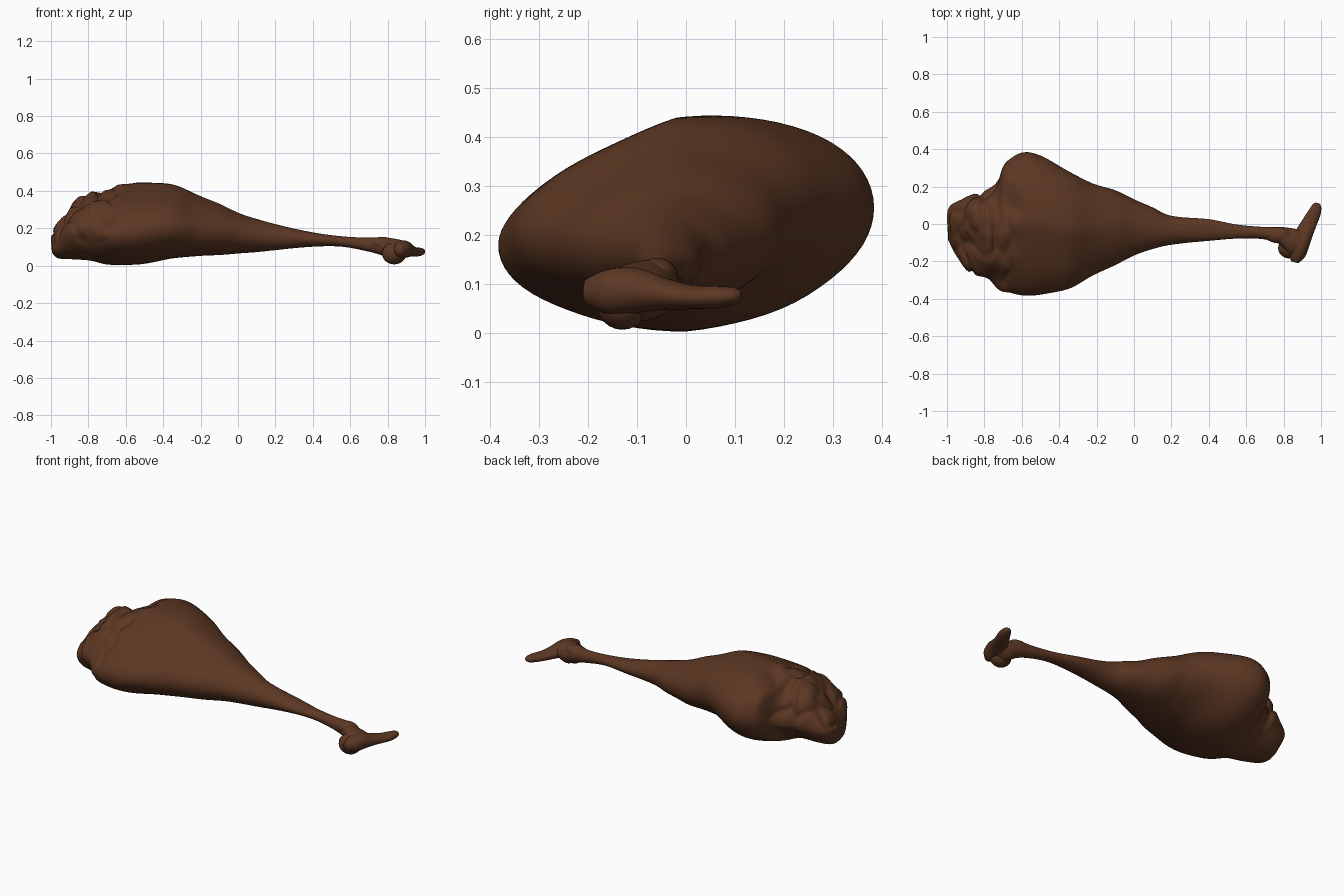
import bpy, bmesh, math
from mathutils import Vector, noise

if "Cube" in bpy.data.objects:
    bpy.data.objects.remove(bpy.data.objects["Cube"])

skin = bpy.data.materials.new("roasted brown")
skin.diffuse_color = (0.108, 0.039, 0.017, 1)
skin.use_nodes = True
skin.node_tree.nodes["Principled BSDF"].inputs["Base Color"].default_value = skin.diffuse_color


def catmull(rows, steps):
    """Smoothly resample a list of equal-length rows."""
    out = []
    n = len(rows)
    for i in range(n - 1):
        p0, p1, p2, p3 = (rows[max(0, min(n - 1, i + k))] for k in (-1, 0, 1, 2))
        for s in range(steps):
            t = s / steps
            out.append([0.5 * (2 * b + (c - a) * t + (2 * a - 5 * b + 4 * c - d) * t * t
                               + (3 * b - a - 3 * c + d) * t ** 3)
                        for a, b, c, d in zip(p0, p1, p2, p3)])
    out.append(list(rows[-1]))
    return out


def skin_rings(name, rings):
    """Bridge closed rings of points into a capped smooth tube."""
    bm = bmesh.new()
    vr = [[bm.verts.new(p) for p in r] for r in rings]
    n = len(vr[0])
    for a, b in zip(vr, vr[1:]):
        for j in range(n):
            k = (j + 1) % n
            bm.faces.new((a[j], a[k], b[k], b[j]))
    bm.faces.new(vr[0])
    bm.faces.new(vr[-1])
    bmesh.ops.recalc_face_normals(bm, faces=bm.faces)
    for f in bm.faces:
        f.smooth = True
    me = bpy.data.meshes.new(name)
    bm.to_mesh(me)
    bm.free()
    me.materials.append(skin)
    ob = bpy.data.objects.new(name, me)
    bpy.context.collection.objects.link(ob)
    return ob


def smoothstep(a, b, v):
    t = max(0, min(1, (v - a) / (b - a)))
    return t * t * (3 - 2 * t)


# Meat and shank: x, y low, y high, z low, z high
profile = [
    (-0.995, -0.09, 0.03, 0.07, 0.15), (-0.965, -0.15, 0.085, 0.04, 0.235),
    (-0.90, -0.215, 0.14, 0.035, 0.31), (-0.80, -0.275, 0.17, 0.03, 0.375),
    (-0.735, -0.33, 0.215, 0.015, 0.375), (-0.69, -0.36, 0.325, 0.008, 0.405),
    (-0.60, -0.38, 0.383, 0.004, 0.432), (-0.50, -0.378, 0.365, 0.008, 0.44),
    (-0.35, -0.345, 0.28, 0.04, 0.43), (-0.22, -0.275, 0.217, 0.052, 0.38),
    (-0.10, -0.22, 0.18, 0.055, 0.33), (0.0, -0.17, 0.132, 0.065, 0.283),
    (0.10, -0.135, 0.09, 0.073, 0.25), (0.20, -0.112, 0.045, 0.082, 0.222),
    (0.40, -0.09, 0.025, 0.102, 0.178), (0.55, -0.078, -0.003, 0.102, 0.158),
    (0.68, -0.08, -0.015, 0.08, 0.15), (0.77, -0.105, -0.015, 0.055, 0.152),
    (0.83, -0.165, -0.02, 0.025, 0.146), (0.88, -0.17, -0.03, 0.04, 0.135),
    (0.915, -0.12, -0.05, 0.06, 0.12),
]
N = 72
rings = []
for x, y0, y1, z0, z1 in catmull(profile, 8):
    cy, cz, w, h = (y0 + y1) / 2, (z0 + z1) / 2, (y1 - y0) / 2, (z1 - z0) / 2
    full = smoothstep(0.2, -0.4, x)
    ring = []
    for j in range(N):
        a = 2 * math.pi * j / N
        c, s = math.cos(a), math.sin(a)
        # the section tilts up towards +y and its -y shoulder is flattened
        y = cy + w * c
        trim = (0.32 if s > 0 else 0.16) * max(0, -c) * s
        z = cz + h * (s - full * trim) + 0.1 * full * w * c
        p = Vector((x, y, z))
        # torn, folded flesh on the upper butt end
        k = smoothstep(-0.64, -0.78, x - 0.1 * s) * smoothstep(0.07, 0.18, z)
        fold = max(0, 0.13 - abs(noise.noise(p * 6 + Vector((3, 1, 7))))) / 0.13
        d = k * (0.04 * noise.noise(p * 7) - 0.02 * fold + 0.006)
        d += 0.006 * noise.noise(p * 5) * min(1, h / 0.15)
        end = smoothstep(-0.8, -1.0, x)
        p += Vector((-0.8 * end, c, s)).normalized() * d
        p.x = max(-1, p.x)
        p.z = max(0.003, p.z)
        ring.append(p)
    rings.append(ring)
skin_rings("drumstick_meat", rings)


def tube(name, path):
    """Round tube along x, y, z, radius, height radius."""
    pts = catmull(path, 5)
    rings = []
    for i, q in enumerate(pts):
        d = Vector(pts[min(i + 1, len(pts) - 1)][:3]) - Vector(pts[max(i - 1, 0)][:3])
        d.z = 0
        d.normalize()
        side = Vector((-d.y, d.x, 0))
        rings.append([Vector(q[:3]) + side * q[3] * math.cos(2 * math.pi * j / 20)
                      + Vector((0, 0, q[4] * math.sin(2 * math.pi * j / 20))) for j in range(20)])
    return skin_rings(name, rings)


# Bent foot bone at the thin end
tube("foot_bone", [
    (0.86, -0.205, 0.085, 0.02, 0.025), (0.872, -0.16, 0.085, 0.046, 0.046),
    (0.89, -0.10, 0.088, 0.05, 0.046), (0.915, -0.04, 0.08, 0.046, 0.032),
    (0.94, 0.01, 0.074, 0.04, 0.025), (0.965, 0.06, 0.074, 0.034, 0.023),
    (0.978, 0.098, 0.076, 0.024, 0.017), (0.982, 0.112, 0.077, 0.01, 0.008)])

# Knuckle lumps on the joint
for name, loc, size in (("knuckle_under", (0.835, -0.13, 0.065), (0.065, 0.055, 0.058)),
                        ("knuckle_top", (0.77, -0.06, 0.12), (0.07, 0.042, 0.034))):
    bpy.ops.mesh.primitive_uv_sphere_add(segments=20, ring_count=12, location=loc)
    ob = bpy.context.object
    ob.name = name
    ob.scale = size
    ob.data.materials.append(skin)
    bpy.ops.object.shade_smooth()
